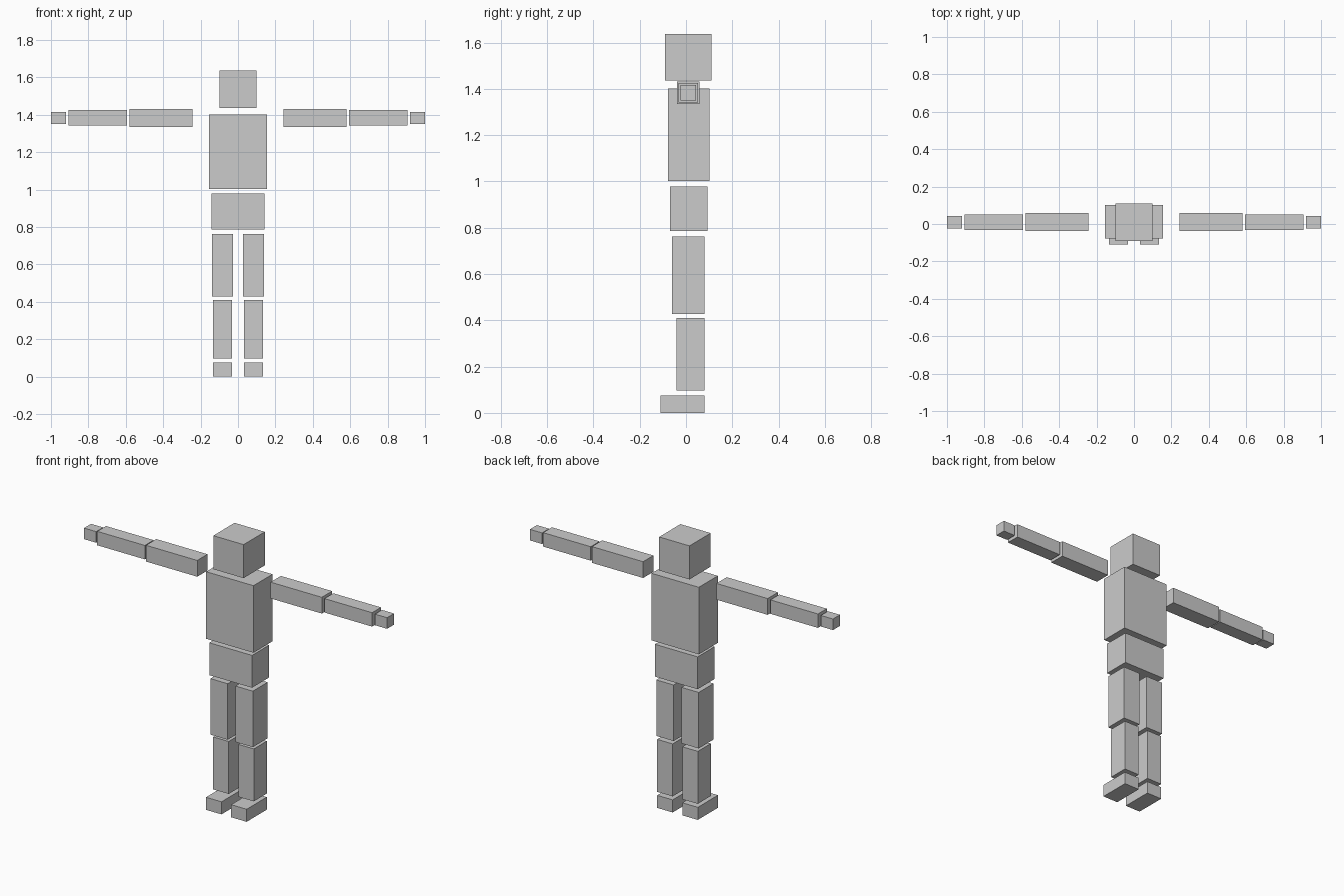
import bpy

if "Cube" in bpy.data.objects:
    bpy.data.objects.remove(bpy.data.objects["Cube"])


def box(name, x, y, z):
    """Box from (min, max) ranges on each axis."""
    bpy.ops.mesh.primitive_cube_add(size=1)
    o = bpy.context.object
    o.name = name
    o.location = [(a + b) / 2 for a, b in (x, y, z)]
    o.scale = [b - a for a, b in (x, y, z)]
    bpy.ops.object.transform_apply(location=True, rotation=False, scale=True)
    return o


def pair(name, x, y, z):
    """Matching boxes on both sides of the body."""
    box("right_" + name, (-x[1], -x[0]), y, z)
    box("left_" + name, x, y, z)


# Central body
box("head", (-0.10, 0.10), (-0.09, 0.11), (1.437, 1.637))
box("torso", (-0.156, 0.156), (-0.077, 0.102), (1.002, 1.402))
box("hips", (-0.141, 0.141), (-0.069, 0.092), (0.786, 0.979))

# Legs
pair("thigh", (0.026, 0.140), (-0.06, 0.08), (0.428, 0.762))
pair("shin", (0.032, 0.134), (-0.042, 0.08), (0.096, 0.409))
pair("foot", (0.032, 0.134), (-0.11, 0.08), (0.0, 0.075))

# Arms: square sections sharing one centre line
ARM_Y, ARM_Z = 0.01, 1.383
for name, x, w in (("upper_arm", (0.242, 0.580), 0.097),
                   ("forearm", (0.593, 0.907), 0.083),
                   ("hand", (0.920, 1.0), 0.066)):
    h = w / 2
    pair(name, x, (ARM_Y - h, ARM_Y + h), (ARM_Z - h, ARM_Z + h))
